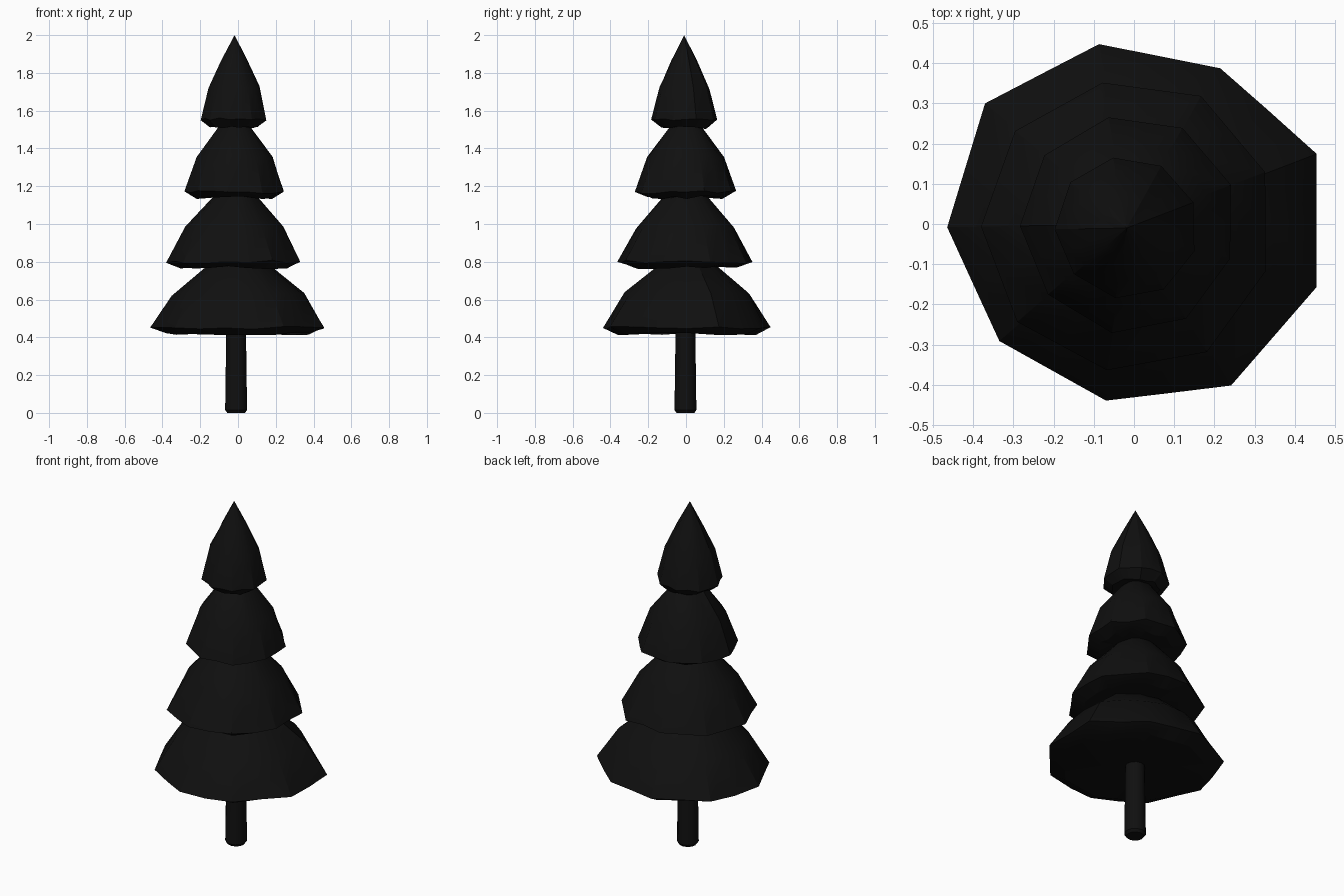
import bpy, bmesh, math, random

random.seed(4)
cube = bpy.data.objects.get("Cube")
if cube:
    bpy.data.objects.remove(cube, do_unlink=True)

black = bpy.data.materials.new("soft_black")
black.use_nodes = True
colour = (0.005, 0.005, 0.005, 1)
black.diffuse_color = colour
black.node_tree.nodes["Principled BSDF"].inputs["Base Color"].default_value = colour

SIDES = 9
START = math.radians(21)


def finish(bm, name, angle):
    bmesh.ops.recalc_face_normals(bm, faces=bm.faces)
    mesh = bpy.data.meshes.new(name)
    bm.to_mesh(mesh)
    bm.free()
    mesh.materials.append(black)
    obj = bpy.data.objects.new(name, mesh)
    bpy.context.collection.objects.link(obj)
    bpy.ops.object.select_all(action="DESELECT")
    obj.select_set(True)
    bpy.context.view_layer.objects.active = obj
    bpy.ops.object.shade_smooth_by_angle(angle=math.radians(angle))
    return obj


def bridge(bm, low, high):
    n = len(low)
    for i in range(n):
        j = (i + 1) % n
        bm.faces.new((low[i], low[j], high[j], high[i]))


def tier(name, cx, cy, profile, tip, corners=None, jitter=0.02):
    """Uneven nine-cornered skirt; profile rows are (radius, z), bottom first."""
    count = SIDES * 2
    rim = profile[1][0]
    corners = corners or [rim * (1 + random.uniform(-jitter, jitter)) for _ in range(SIDES)]
    bm = bmesh.new()
    rings = []
    for row, (radius, z) in enumerate(profile):
        ring = []
        for i in range(count):
            a = START + math.tau * i / count
            k = i // 2
            if i % 2:   # middle of a side, on the chord between corners
                size = (corners[k] + corners[(k + 1) % SIDES]) / 2
                size *= math.cos(math.pi / SIDES) * (1.0 if row < 2 else 1.02)
            else:
                size = corners[k]
            r = radius * size / rim
            dz = random.uniform(-0.008, 0.008) + (0.012 if row == 2 and i % 2 else 0)
            ring.append(bm.verts.new((cx + r * math.cos(a), cy + r * math.sin(a), z + dz)))
        rings.append(ring)
    for low, high in zip(rings, rings[1:]):
        bridge(bm, low, high)
    # pointed top and nearly flat underside
    for ring, z in ((rings[-1], tip), (rings[0], profile[0][1] + 0.01)):
        centre = bm.verts.new((cx, cy, z))
        for i in range(count):
            bm.faces.new((ring[i], ring[(i + 1) % count], centre))
    return finish(bm, name, 25)


# Foliage tiers from the ground up
tier("bottom_tier", 0, 0,
     [(0.38, 0.418), (0.463, 0.45), (0.35, 0.625), (0.17, 0.775)], 0.88,
     [0.487, 0.443, 0.456, 0.477, 0.465, 0.444, 0.445, 0.469, 0.481])
tier("lower_middle_tier", -0.01, 0,
     [(0.29, 0.77), (0.365, 0.80), (0.265, 0.98), (0.115, 1.145)], 1.24)
tier("upper_middle_tier", -0.012, 0,
     [(0.205, 1.14), (0.27, 1.17), (0.205, 1.35), (0.085, 1.515)], 1.58)
tier("top_tier", -0.018, -0.01,
     [(0.13, 1.51), (0.178, 1.555), (0.137, 1.715), (0.07, 1.86)], 2.0)

# Trunk with a slightly rounded foot
bm = bmesh.new()
trunk_rings = []
for radius, z in ((0.047, 0), (0.058, 0.015), (0.052, 0.45)):
    trunk_rings.append([bm.verts.new((-0.01 + radius * math.cos(math.tau * i / 12),
                                      -0.003 + radius * math.sin(math.tau * i / 12), z))
                        for i in range(12)])
for low, high in zip(trunk_rings, trunk_rings[1:]):
    bridge(bm, low, high)
bm.faces.new(trunk_rings[0])
bm.faces.new(trunk_rings[-1])
finish(bm, "trunk", 35)
